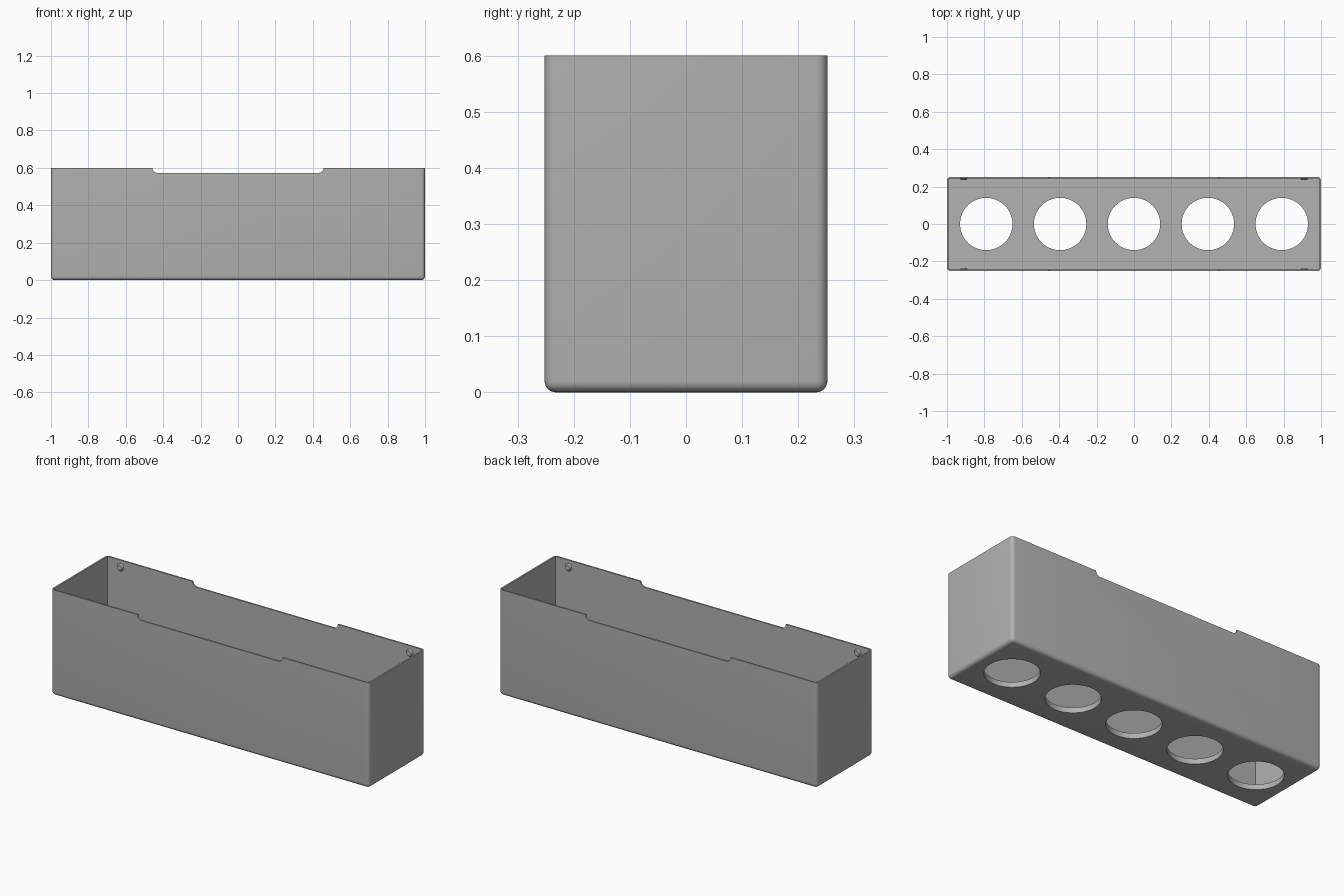
import bpy, bmesh, math
from mathutils import Matrix

if "Cube" in bpy.data.objects:
    bpy.data.objects.remove(bpy.data.objects["Cube"])

LX, LY, H = 2.0, 0.504, 0.6      # outer size
WALL, FLOOR, ROUND = 0.009, 0.03, 0.02

grey = bpy.data.materials.new("grey plastic")
grey.diffuse_color = (0.445, 0.445, 0.445, 1)
grey.use_nodes = True
grey.node_tree.nodes["Principled BSDF"].inputs["Base Color"].default_value = grey.diffuse_color


def make(name, bm):
    bmesh.ops.recalc_face_normals(bm, faces=bm.faces)
    mesh = bpy.data.meshes.new(name)
    bm.to_mesh(mesh)
    bm.free()
    obj = bpy.data.objects.new(name, mesh)
    bpy.context.collection.objects.link(obj)
    mesh.materials.append(grey)
    return obj


def box(x, y, z0, z1):
    bm = bmesh.new()
    bmesh.ops.create_cube(bm, size=1, matrix=Matrix.Translation((0, 0, (z0 + z1) / 2))
                          @ Matrix.Diagonal((x, y, z1 - z0, 1)))
    return bm


def activate(obj):
    bpy.ops.object.select_all(action='DESELECT')
    obj.select_set(True)
    bpy.context.view_layer.objects.active = obj


def cut(target, cutter):
    mod = target.modifiers.new("cut", 'BOOLEAN')
    mod.operation, mod.solver, mod.object = 'DIFFERENCE', 'EXACT', cutter
    activate(target)
    bpy.ops.object.modifier_apply(modifier=mod.name)
    bpy.data.objects.remove(cutter)


# Outer body: every edge rounded except the open rim
bm = box(LX, LY, 0, H)
edges = [e for e in bm.edges if not all(v.co.z > H - 0.01 for v in e.verts)]
bmesh.ops.bevel(bm, geom=edges, offset=ROUND, segments=6, profile=0.5, affect='EDGES')
body = make("planter_box", bm)

# Hollow interior with sharp inner corners
cut(body, make("cavity_cutter", box(LX - 2 * WALL, LY - 2 * WALL, FLOOR, H + 0.2)))

# Five round holes in the floor
for i in range(-2, 3):
    bm = bmesh.new()
    bmesh.ops.create_cone(bm, cap_ends=True, segments=64, radius1=0.14, radius2=0.14,
                          depth=0.2, matrix=Matrix.Translation((i * 0.395, 0, 0)))
    cut(body, make("hole_cutter", bm))

# Shallow notch with rounded lower corners through both long rims
half, depth, r = 0.457, 0.027, 0.027
arc = [(half - r + r * math.sin(a), H - depth + r - r * math.cos(a))
       for a in (math.pi / 2 * k / 8 for k in range(9))]
profile = arc + [(half, H + 0.1), (-half, H + 0.1)] + [(-x, z) for x, z in reversed(arc)]
bm = bmesh.new()
face = bm.faces.new([bm.verts.new((x, -0.5, z)) for x, z in profile])
new = bmesh.ops.extrude_face_region(bm, geom=[face])["geom"]
bmesh.ops.translate(bm, vec=(0, 1, 0), verts=[v for v in new if isinstance(v, bmesh.types.BMVert)])
cut(body, make("notch_cutter", bm))
activate(body)
bpy.ops.object.shade_smooth_by_angle(angle=math.radians(30))

# Small snap bumps inside the long walls, near the corners
for sx in (-1, 1):
    for sy in (-1, 1):
        bm = bmesh.new()
        y = sy * (LY / 2 - WALL - 0.003)
        bmesh.ops.create_cone(bm, cap_ends=True, segments=24, radius1=0.023, radius2=0.015,
                              depth=0.01, matrix=Matrix.Translation((sx * 0.91, y, 0.56))
                              @ Matrix.Rotation(sy * math.pi / 2, 4, 'X'))
        bump = make("snap_bump", bm)
        activate(bump)
        bpy.ops.object.shade_smooth_by_angle(angle=math.radians(30))
